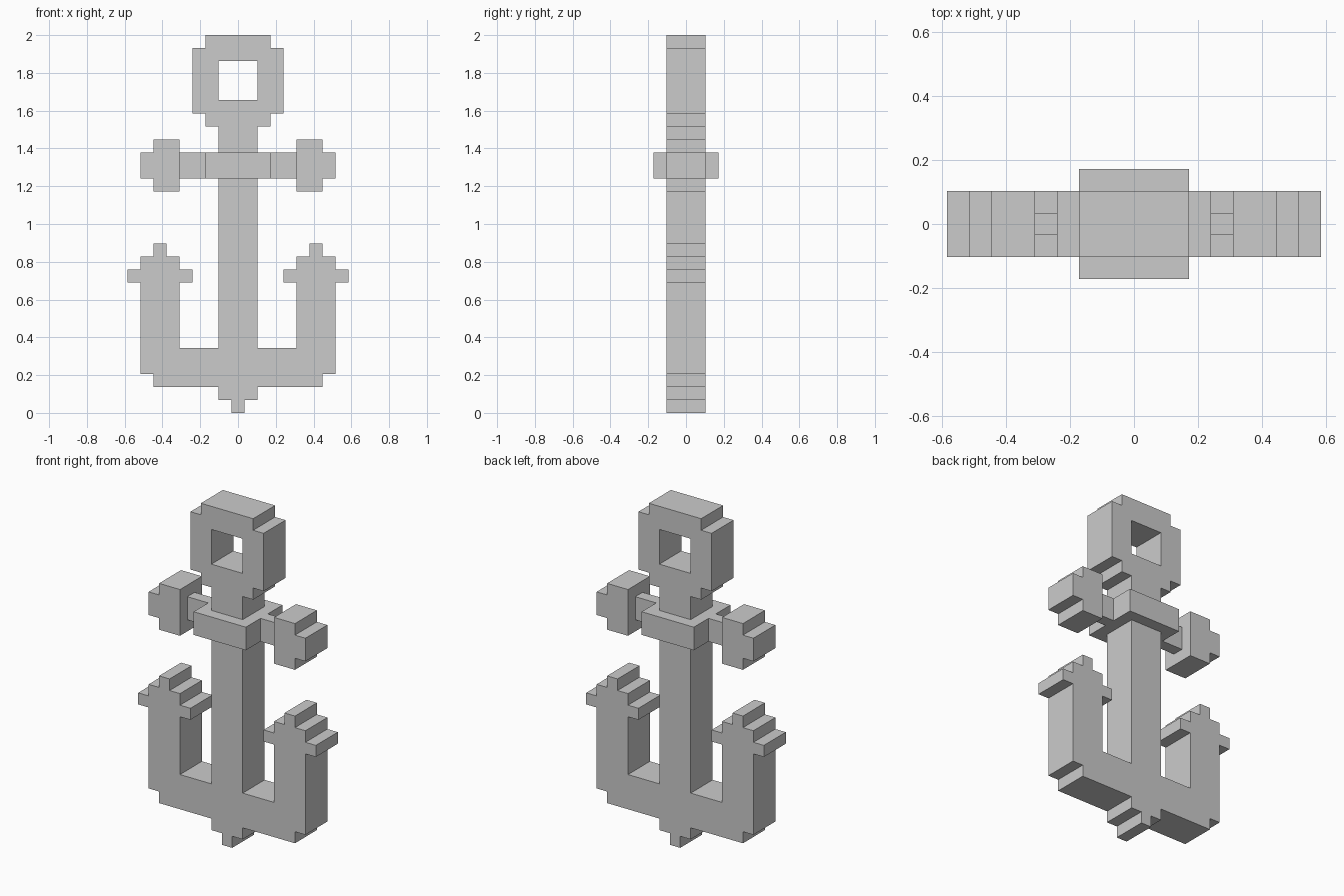
import bpy
import bmesh

if "Cube" in bpy.data.objects:
    bpy.data.objects.remove(bpy.data.objects["Cube"])

U = 2 / 29  # one block of the stepped grid


def slab(name, outlines, half_depth):
    """Fill closed (x, z) outlines (later ones are holes) and extrude along y."""
    bm = bmesh.new()
    for pts in outlines:
        vs = [bm.verts.new((x * U, -half_depth * U, z * U)) for x, z in pts]
        for a, b in zip(vs, vs[1:] + vs[:1]):
            bm.edges.new((a, b))
    bmesh.ops.triangle_fill(bm, edges=bm.edges[:], use_beauty=True)
    res = bmesh.ops.extrude_face_region(bm, geom=bm.faces[:])
    moved = [g for g in res["geom"] if isinstance(g, bmesh.types.BMVert)]
    bmesh.ops.translate(bm, verts=moved, vec=(0, 2 * half_depth * U, 0))
    bmesh.ops.recalc_face_normals(bm, faces=bm.faces[:])
    mesh = bpy.data.meshes.new(name)
    bm.to_mesh(mesh)
    bm.free()
    ob = bpy.data.objects.new(name, mesh)
    bpy.context.collection.objects.link(ob)
    return ob


def flip(pts):
    return [(-x, z) for x, z in reversed(pts)]


def rect(x0, x1, z0, z1):
    return [(x0, z0), (x1, z0), (x1, z1), (x0, z1)]


# Body: bottom point, arm with barbed fluke, shank and ring, mirrored about x = 0
half = [(.5, 0), (.5, 1), (1.5, 1), (1.5, 2), (6.5, 2), (6.5, 3), (7.5, 3),
        (7.5, 10), (8.5, 10), (8.5, 11), (7.5, 11), (7.5, 12), (6.5, 12),
        (6.5, 13), (5.5, 13), (5.5, 12), (4.5, 12), (4.5, 11), (3.5, 11),
        (3.5, 10), (4.5, 10), (4.5, 5), (1.5, 5), (1.5, 22), (2.5, 22),
        (2.5, 23), (3.5, 23), (3.5, 28), (2.5, 28), (2.5, 29)]
ring_hole = rect(-1.5, 1.5, 24, 27)
slab("anchor_body", [half + flip(half), ring_hole], 1.5)

# Collar wrapped around the shank
slab("stock_collar", [rect(-2.5, 2.5, 18, 20)], 2.5)

# Stock: thin bars leading out to stepped end knobs
knob = [(4.5, 17), (6.5, 17), (6.5, 18), (7.5, 18),
        (7.5, 20), (6.5, 20), (6.5, 21), (4.5, 21)]
bar = rect(2.5, 4.5, 18, 20)
for side, mirror in (("right", list), ("left", flip)):
    slab("stock_bar_" + side, [mirror(bar)], .5)
    slab("stock_knob_" + side, [mirror(knob)], 1.5)
